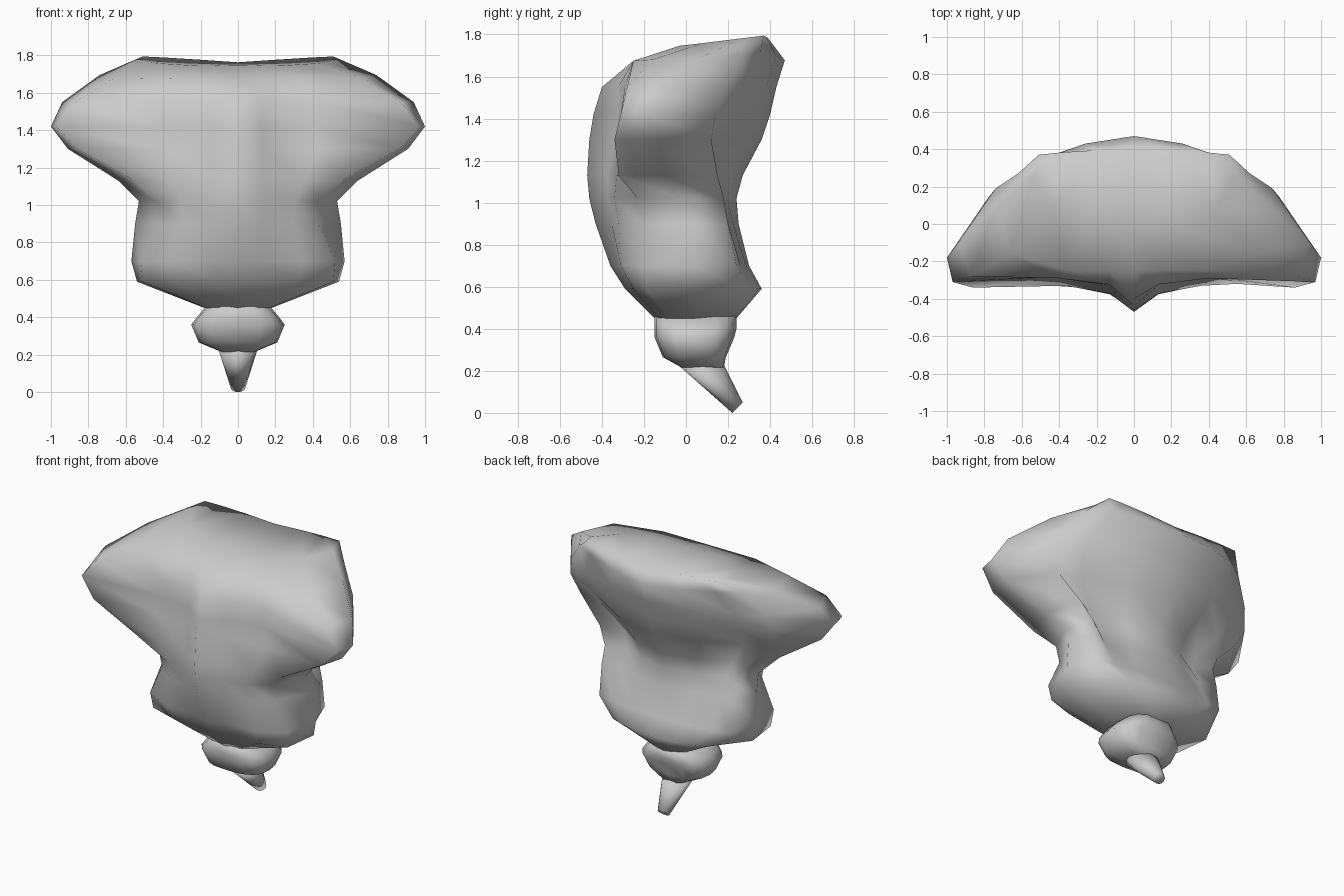
import bpy, bmesh, math

if "Cube" in bpy.data.objects:
    bpy.data.objects.remove(bpy.data.objects["Cube"])


def loft(name, rings):
    """Skin a stack of closed rings and cap both ends."""
    bm = bmesh.new()
    rows = [[bm.verts.new(p) for p in r] for r in rings]
    n = len(rows[0])
    for a, b in zip(rows, rows[1:]):
        for i in range(n):
            j = (i + 1) % n
            bm.faces.new((a[i], a[j], b[j], b[i]))
    bm.faces.new(rows[0])
    bm.faces.new(rows[-1])
    bmesh.ops.triangulate(bm, faces=[f for f in bm.faces if len(f.verts) > 4])
    bmesh.ops.recalc_face_normals(bm, faces=bm.faces)
    me = bpy.data.meshes.new(name)
    bm.to_mesh(me)
    bm.free()
    ob = bpy.data.objects.new(name, me)
    bpy.context.collection.objects.link(ob)
    for p in me.polygons:
        p.use_smooth = True
    return ob


def body_ring(z, tilt, front, x1, y1, x2, y2, x3, y3, x4, y4, back):
    """Half outline from the keel round to the spine, mirrored in x."""
    keel = (min(0.13, x1 / 2), front + (y1 - front) * 0.7)
    dip = 0.12 * math.exp(-((z - 1.12) / 0.24) ** 2)     # hollow beside the spine
    hollow = (x4 * 0.77, y4 + (back - y4) * 0.42 - dip)
    spine = (x4 * 0.42, y4 + (back - y4) * 0.8 - dip * 0.3)
    half = [keel, (x1, y1), (x2, y2), (x3, y3), (x4, y4), hollow, spine]
    pts = [(0, front)] + half + [(0, back)] + [(-x, y) for x, y in half[::-1]]
    # the top edge sags toward the middle
    sag = 0.035 if z > 1.6 else 0
    return [(x, y, z + tilt * y - sag * max(0, 1 - abs(x) / 0.5) * max(0, y) / 0.4)
            for x, y in pts]


def oval_ring(z, tilt, yc, rx, ry, power=1.0, n=16):
    """Closed oval; a power below 1 squares it off."""
    def bend(v):
        return math.copysign(abs(v) ** power, v) if abs(v) > 1e-6 else 0
    pts = []
    for i in range(n):
        a = 2 * math.pi * i / n
        y = yc - ry * bend(math.cos(a))
        pts.append((rx * bend(math.sin(a)), y, z + tilt * (y - yc)))
    return pts


# torso: height, tilt, then keel y, four outline points, spine y
torso = [
    (1.75, .12, -.02, .25, -.03, .44, .08, .54, .26, .51, .37, .40),
    (1.69, .06, -.25, .35, -.25, .66, -.16, .74, .08, .62, .27, .47),
    (1.55, 0, -.40, .40, -.29, .87, -.28, .94, -.10, .74, .19, .43),
    (1.42, 0, -.44, .40, -.28, .97, -.31, 1.0, -.18, .78, .14, .40),
    (1.30, 0, -.46, .42, -.29, .86, -.34, .91, -.17, .72, .12, .36),
    (1.13, 0, -.47, .36, -.33, .55, -.32, .64, -.10, .55, .15, .27),
    (1.02, 0, -.46, .30, -.34, .44, -.23, .53, -.03, .49, .18, .24),
    (0.90, 0, -.43, .30, -.32, .43, -.21, .55, .02, .50, .20, .25),
    (0.70, 0, -.36, .34, -.31, .52, -.21, .57, .03, .49, .24, .30),
    (0.59, 0, -.29, .32, -.25, .51, -.19, .54, .05, .36, .28, .36),
    (0.45, 0, -.15, .10, -.13, .17, -.08, .18, .04, .12, .19, .24),
]
loft("torso", [body_ring(*r) for r in torso])

# squarish pelvis knob under the torso
loft("pelvis", [oval_ring(*r, power=0.7) for r in [
    (.46, 0, .045, .17, .195), (.40, 0, .045, .22, .195), (.36, 0, .04, .25, .19),
    (.265, 0, .04, .21, .15), (.215, 0, .08, .09, .10)]])

# tapering tail pointing down and back
loft("tail", [oval_ring(*r) for r in [
    (.23, 0, .07, .105, .11), (.025, 1, .245, .04, .025)]])
